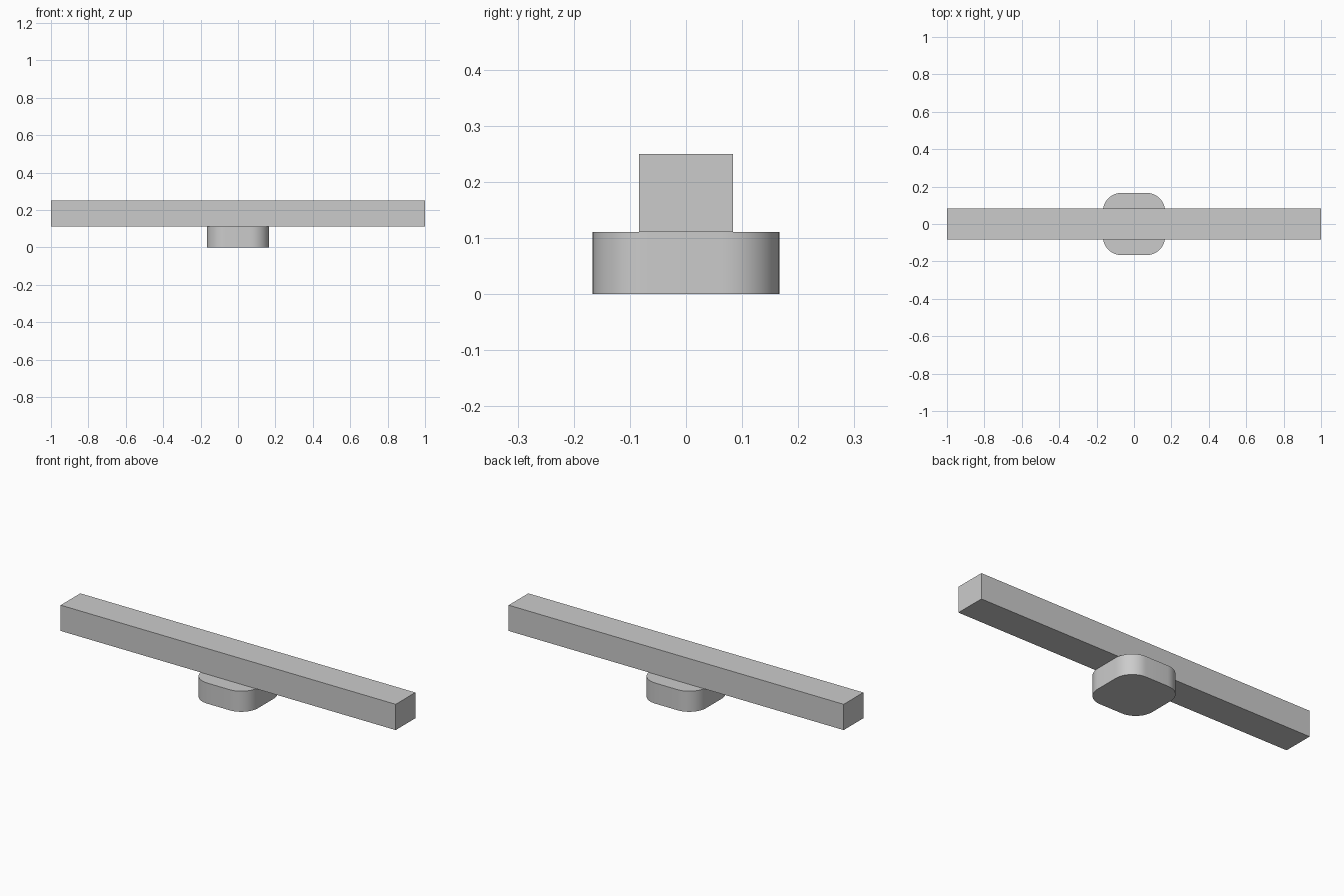
import bpy
import bmesh
import math

if "Cube" in bpy.data.objects:
    bpy.data.objects.remove(bpy.data.objects["Cube"], do_unlink=True)

# Single plain grey finish
grey = bpy.data.materials.new("light_grey")
grey.use_nodes = True
colour = (0.6, 0.6, 0.6, 1.0)
grey.diffuse_color = colour
grey.node_tree.nodes["Principled BSDF"].inputs["Base Color"].default_value = colour


def add_block(name, size, bottom, corner_radius=0.0):
    """Box standing on height `bottom`, with optional rounded upright edges."""
    bm = bmesh.new()
    bmesh.ops.create_cube(bm, size=1.0)
    bmesh.ops.scale(bm, vec=size, verts=bm.verts)
    bmesh.ops.translate(bm, vec=(0, 0, bottom + size[2] / 2), verts=bm.verts)
    if corner_radius:
        upright = [e for e in bm.edges
                   if abs(e.verts[0].co.z - e.verts[1].co.z) > size[2] / 2]
        bmesh.ops.bevel(bm, geom=upright, offset=corner_radius, segments=12,
                        profile=0.5, affect='EDGES')
    bmesh.ops.recalc_face_normals(bm, faces=bm.faces)
    mesh = bpy.data.meshes.new(name)
    bm.to_mesh(mesh)
    bm.free()
    mesh.materials.append(grey)
    obj = bpy.data.objects.new(name, mesh)
    bpy.context.collection.objects.link(obj)
    return obj


# Rounded mounting foot and the long bar resting on it
base_height = 0.111
foot = add_block("rounded_base", (0.333, 0.333, base_height), 0, corner_radius=0.1)
add_block("long_bar", (2.0, 0.167, 0.139), base_height)

# Smooth the rounded corners, keep the rims crisp
bpy.ops.object.select_all(action='DESELECT')
foot.select_set(True)
bpy.context.view_layer.objects.active = foot
bpy.ops.object.shade_smooth_by_angle(angle=math.radians(30))
